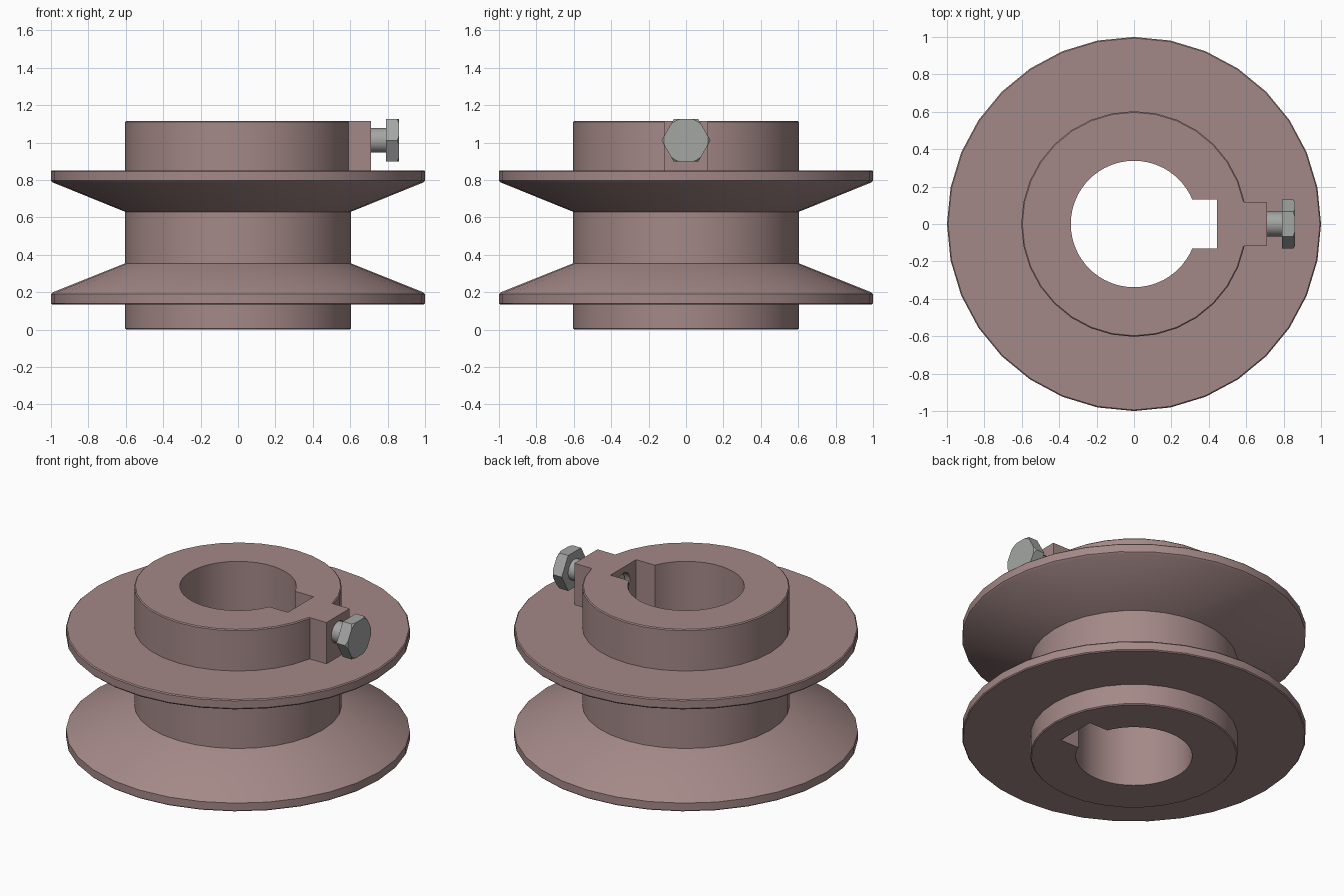
import bpy, bmesh, math
from mathutils import Matrix

if "Cube" in bpy.data.objects:
    bpy.data.objects.remove(bpy.data.objects["Cube"])


def material(name, rgb):
    m = bpy.data.materials.new(name)
    m.use_nodes = True
    m.diffuse_color = (*rgb, 1)
    m.node_tree.nodes["Principled BSDF"].inputs["Base Color"].default_value = (*rgb, 1)
    return m


ROSE = material("dusty rose metal", (0.37, 0.25, 0.245))
STEEL = material("steel grey", (0.37, 0.38, 0.37))


def add_object(name, bm, mat):
    bmesh.ops.recalc_face_normals(bm, faces=bm.faces)
    mesh = bpy.data.meshes.new(name)
    bm.to_mesh(mesh)
    bm.free()
    mesh.materials.append(mat)
    ob = bpy.data.objects.new(name, mesh)
    bpy.context.collection.objects.link(ob)
    return ob


def lathe(name, profile, sides, mat, along_x=False, height=0.0):
    """Closed solid turned from (radius, axial) points; optionally laid along x."""
    bm = bmesh.new()
    rings = [[bm.verts.new((r * math.cos(a), r * math.sin(a), h))
              for a in (math.tau * i / sides for i in range(sides))]
             for r, h in profile]
    for low, high in zip(rings, rings[1:]):
        for i in range(sides):
            j = (i + 1) % sides
            bm.faces.new((low[i], low[j], high[j], high[i]))
    bm.faces.new(rings[0])
    bm.faces.new(rings[-1])
    if along_x:
        # the first corner of each ring turns to point along y
        turn = Matrix.Rotation(math.pi / 2, 4, 'Y') @ Matrix.Rotation(math.pi / 2, 4, 'Z')
        bm.transform(Matrix.Translation((0, 0, height)) @ turn)
    return add_object(name, bm, mat)


def box(name, x, y, z, mat):
    bm = bmesh.new()
    bmesh.ops.create_cube(bm, size=1)
    size = [b - a for a, b in (x, y, z)]
    mid = [(a + b) / 2 for a, b in (x, y, z)]
    bm.transform(Matrix.Translation(mid) @ Matrix.Diagonal((*size, 1)))
    return add_object(name, bm, mat)


def combine(target, tool, operation):
    """Apply a boolean and discard the tool."""
    tool.hide_render = True
    mod = target.modifiers.new(operation, 'BOOLEAN')
    mod.operation = operation
    mod.solver = 'EXACT'
    mod.object = tool
    bpy.context.view_layer.objects.active = target
    bpy.ops.object.modifier_apply(modifier=mod.name)
    bpy.data.objects.remove(tool)


def smooth(ob):
    bpy.ops.object.select_all(action='DESELECT')
    ob.select_set(True)
    bpy.context.view_layer.objects.active = ob
    bpy.ops.object.shade_smooth_by_angle(angle=math.radians(28))


# Pulley body: lower hub, V groove between two flanges, upper hub
HUB, RIM, TOP, C = 0.603, 1.0, 1.117, 0.006
body = lathe("pulley_body", [
    (HUB - C, 0), (HUB, C), (HUB, 0.135),
    (RIM - C, 0.135), (RIM, 0.135 + C), (RIM, 0.19), (RIM - 0.01, 0.2),
    (HUB, 0.355), (HUB, 0.63),
    (RIM - 0.01, 0.787), (RIM, 0.797), (RIM, 0.852 - C), (RIM - C, 0.852),
    (HUB, 0.852), (HUB, TOP - C), (HUB - C, TOP)], 32, ROSE)

# Set screw boss on the model's left
boss = box("boss", (0.5, 0.71), (-0.117, 0.117), (0.8, TOP), ROSE)
combine(body, boss, 'UNION')

# Shaft bore, keyway and screw hole
SCREW_Z = 1.012
combine(body, lathe("bore_cutter", [(0.338, -0.1), (0.338, 1.3)], 64, ROSE), 'DIFFERENCE')
combine(body, box("keyway_cutter", (0.1, 0.445), (-0.13, 0.13), (-0.1, 1.3), ROSE), 'DIFFERENCE')
combine(body, lathe("hole_cutter", [(0.068, 0.4), (0.068, 0.8)], 32, ROSE, True, SCREW_Z),
        'DIFFERENCE')
smooth(body)

# Set screw shank
shank = lathe("screw_shank", [(0.052, 0.47), (0.066, 0.484), (0.066, 0.795)],
              32, STEEL, True, SCREW_Z)
smooth(shank)

# Hexagonal head with a turned chamfer on its outer face
head = lathe("screw_head", [(0.131, 0.79), (0.131, 0.862)], 6, STEEL, True, SCREW_Z)
chamfer = lathe("chamfer_cutter", [(0.124, 0.78), (0.137, 0.797), (0.137, 0.845), (0.11, 0.87)],
                48, STEEL, True, SCREW_Z)
combine(head, chamfer, 'INTERSECT')
smooth(head)
